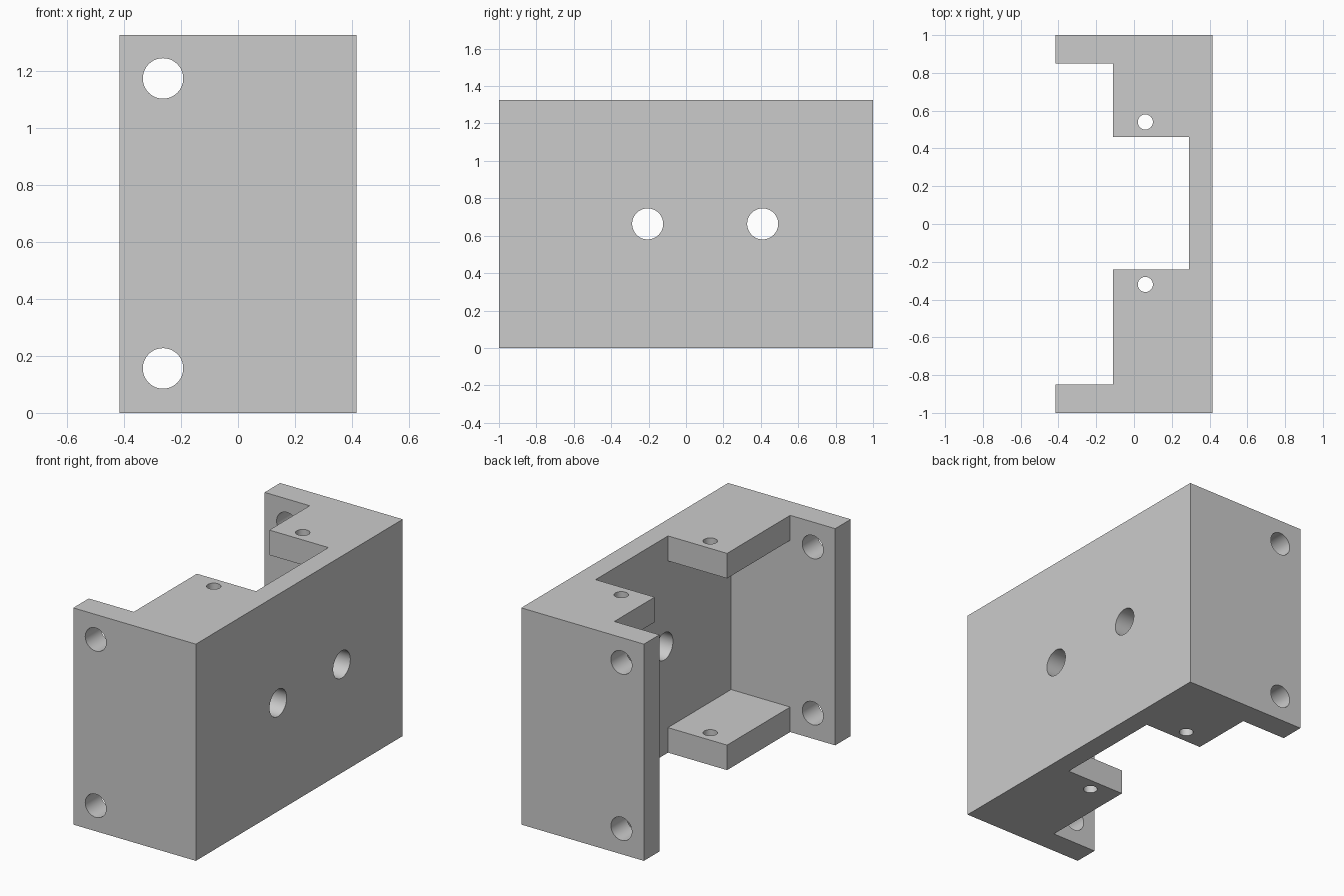
import bpy
import bmesh
import math
from mathutils import Matrix, Vector

default = bpy.data.objects.get("Cube")
if default:
    bpy.data.objects.remove(default)

HEIGHT = 1.326
HALF_X = 0.415
HALF_Y = 1.0
WALL_Y = 0.85         # inner face of the end walls
PLATE_X = 0.29        # inner face of the mounting plate
FLANGE_X = -0.11      # free edge of the flanges
FLANGE_T = 0.153      # flange thickness

grey = bpy.data.materials.new("light grey")
grey.use_nodes = True
colour = (0.6, 0.6, 0.6, 1.0)
grey.diffuse_color = colour
grey.node_tree.nodes["Principled BSDF"].inputs["Base Color"].default_value = colour


def make_object(name, bm):
    bmesh.ops.recalc_face_normals(bm, faces=bm.faces)
    mesh = bpy.data.meshes.new(name)
    bm.to_mesh(mesh)
    bm.free()
    mesh.materials.append(grey)
    obj = bpy.data.objects.new(name, mesh)
    bpy.context.collection.objects.link(obj)
    return obj


def extrude_profile(name, points, z0, z1):
    bm = bmesh.new()
    face = bm.faces.new([bm.verts.new((x, y, z0)) for x, y in points])
    result = bmesh.ops.extrude_face_region(bm, geom=[face])
    top = [v for v in result["geom"] if isinstance(v, bmesh.types.BMVert)]
    bmesh.ops.translate(bm, verts=top, vec=(0, 0, z1 - z0))
    return make_object(name, bm)


def drill(name, centre, axis, radius, length):
    bm = bmesh.new()
    turn = Vector((0, 0, 1)).rotation_difference(Vector(axis)).to_matrix().to_4x4()
    bmesh.ops.create_cone(bm, cap_ends=True, segments=48, radius1=radius,
                          radius2=radius, depth=length,
                          matrix=Matrix.Translation(centre) @ turn)
    return make_object(name, bm)


# Bracket outline: end walls, stepped flanges and plate
bracket = extrude_profile("bracket", [
    (HALF_X, -HALF_Y), (HALF_X, HALF_Y), (-HALF_X, HALF_Y), (-HALF_X, WALL_Y),
    (FLANGE_X, WALL_Y), (FLANGE_X, 0.46), (PLATE_X, 0.46), (PLATE_X, -0.24),
    (FLANGE_X, -0.24), (FLANGE_X, -WALL_Y), (-HALF_X, -WALL_Y), (-HALF_X, -HALF_Y),
], 0, HEIGHT)

# Pocket between the upper and lower flanges
cutters = [extrude_profile("pocket_cutter", [
    (-0.6, -WALL_Y), (PLATE_X, -WALL_Y), (PLATE_X, WALL_Y), (-0.6, WALL_Y),
], FLANGE_T, HEIGHT - FLANGE_T)]

# Holes through both end walls
for z in (0.156, 1.173):
    cutters.append(drill("end_hole_cutter", (-0.263, 0, z), (0, 1, 0), 0.071, 2.4))
# Holes through the plate
for y in (-0.205, 0.41):
    cutters.append(drill("plate_hole_cutter", (0.35, y, HEIGHT / 2), (1, 0, 0), 0.083, 0.4))
# Holes through the upper and lower flanges
for y in (-0.32, 0.54):
    cutters.append(drill("flange_hole_cutter", (0.06, y, HEIGHT / 2), (0, 0, 1), 0.04, 1.6))

for cutter in cutters:
    cutter.hide_render = True
    cut = bracket.modifiers.new(cutter.name, 'BOOLEAN')
    cut.operation = 'DIFFERENCE'
    cut.solver = 'EXACT'
    cut.object = cutter

# Apply the cuts, then discard the cutters
bpy.context.view_layer.objects.active = bracket
bracket.select_set(True)
for name in [m.name for m in bracket.modifiers]:
    bpy.ops.object.modifier_apply(modifier=name)
for cutter in cutters:
    bpy.data.objects.remove(cutter)

# Smooth hole walls, crisp edges
bpy.ops.object.shade_smooth_by_angle(angle=math.radians(30))
